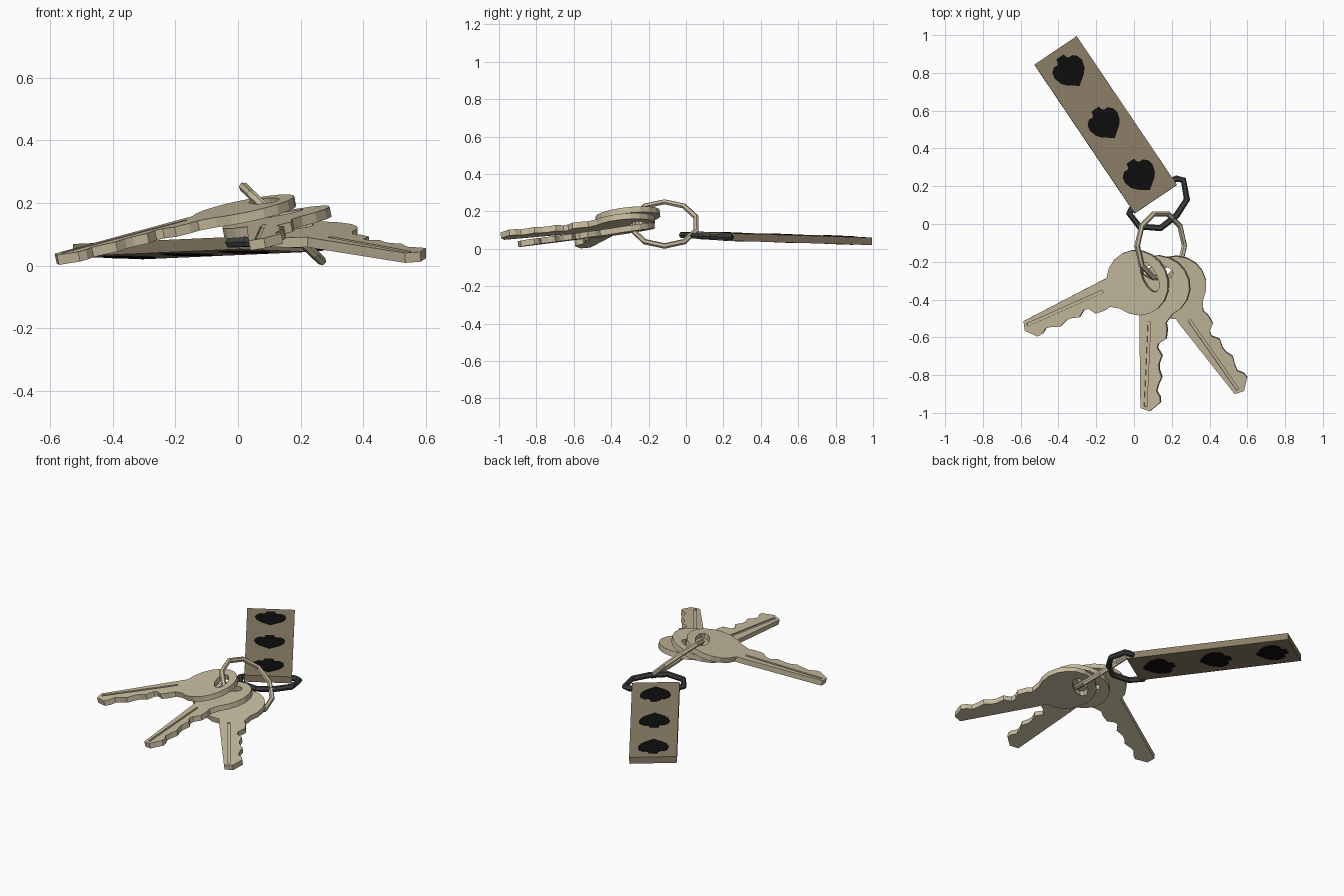
import bpy, bmesh
from math import sin, cos, radians, pi
from mathutils import Vector, Matrix

if "Cube" in bpy.data.objects:
    bpy.data.objects.remove(bpy.data.objects["Cube"])


def material(name, rgb):
    m = bpy.data.materials.new(name)
    m.diffuse_color = (*rgb, 1)
    m.use_nodes = True
    m.node_tree.nodes["Principled BSDF"].inputs["Base Color"].default_value = m.diffuse_color
    return m


BRASS = material("pale_brass", (0.57, 0.50, 0.345))
LEATHER = material("brown_leather", (0.255, 0.205, 0.135))
STEEL = material("dark_steel", (0.045, 0.05, 0.046))
BLACK = material("black_print", (0.004, 0.004, 0.004))


def frame(x, y, z, angle, sx, sy):
    """Placement on a plane with slopes sx, sy; local X heads along angle."""
    a = radians(angle)
    ax = Vector((cos(a), sin(a), sx * cos(a) + sy * sin(a))).normalized()
    n = Vector((-sx, -sy, 1)).normalized()
    ay = n.cross(ax)
    m = Matrix((ax, ay, n)).transposed().to_4x4()
    m.translation = (x, y, z)
    return m


def curve_mesh(name, loops, mat, matrix, extrude=0, bevel=0):
    """Mesh from closed outlines: an extruded plate or a round tube."""
    c = bpy.data.curves.new(name, 'CURVE')
    c.dimensions = '3D' if bevel else '2D'
    if bevel:
        c.fill_mode = 'FULL'
        c.bevel_depth = bevel
        c.bevel_resolution = 1
    else:
        c.fill_mode = 'BOTH'
        c.extrude = extrude
    for pts in loops:
        s = c.splines.new('POLY')
        s.points.add(len(pts) - 1)
        for p, q in zip(s.points, pts):
            p.co = (q[0], q[1], q[2] if len(q) > 2 else 0, 1)
        s.use_cyclic_u = True
    tmp = bpy.data.objects.new("tmp", c)
    bpy.context.collection.objects.link(tmp)
    dg = bpy.context.evaluated_depsgraph_get()
    me = bpy.data.meshes.new_from_object(tmp.evaluated_get(dg))
    bpy.data.objects.remove(tmp)
    bm = bmesh.new()
    bm.from_mesh(me)
    bmesh.ops.remove_doubles(bm, verts=bm.verts, dist=1e-5)
    bmesh.ops.recalc_face_normals(bm, faces=bm.faces)
    for f in bm.faces:
        f.smooth = False
        f.material_index = 0
    bm.to_mesh(me)
    bm.free()
    me.materials.clear()
    me.materials.append(mat)
    ob = bpy.data.objects.new(name, me)
    ob.matrix_world = matrix
    bpy.context.collection.objects.link(ob)
    return ob


def box(name, size, mat, matrix, centre=(0, 0, 0)):
    bm = bmesh.new()
    bmesh.ops.create_cube(bm, size=1, matrix=Matrix.Translation(centre) @ Matrix.Diagonal((*size, 1)))
    me = bpy.data.meshes.new(name)
    bm.to_mesh(me)
    bm.free()
    me.materials.append(mat)
    ob = bpy.data.objects.new(name, me)
    ob.matrix_world = matrix
    bpy.context.collection.objects.link(ob)
    return ob


# Key outline: round bow, plain back edge, toothed front edge
KEY_T = 0.032
bow = [(0.165 * cos(a), 0.175 * sin(a)) for a in (radians(30 + 300 * i / 16) for i in range(17))]
blade = [(0.17, -0.088), (0.65, -0.06), (0.665, -0.01), (0.615, 0.045), (0.585, 0.042),
         (0.555, 0.022), (0.52, 0.03), (0.48, 0.046), (0.44, 0.03), (0.41, 0.028),
         (0.365, 0.042), (0.325, 0.015), (0.30, 0.022), (0.275, 0.06), (0.225, 0.064), (0.19, 0.056)]
hole = [(-0.075 + 0.04 * cos(2 * pi * i / 12), 0.085 * sin(2 * pi * i / 12)) for i in range(12)]


def key(name, matrix):
    ob = curve_mesh(name, [bow + blade, hole], BRASS, matrix, extrude=KEY_T / 2)
    # Long milled groove on the upper face
    cutter = box("groove_cutter", (0.45, 0.015, 0.016), BRASS, matrix, (0.415, -0.033, KEY_T / 2))
    cutter.hide_render = True
    mod = ob.modifiers.new("groove", 'BOOLEAN')
    mod.operation = 'DIFFERENCE'
    mod.solver = 'EXACT'
    mod.object = cutter
    bpy.context.view_layer.update()
    dg = bpy.context.evaluated_depsgraph_get()
    me = bpy.data.meshes.new_from_object(ob.evaluated_get(dg))
    ob.modifiers.clear()
    ob.data = me
    bpy.data.objects.remove(cutter)


key("key_left", frame(0.02, -0.31, 0.173, 204, 0.21, 0.12))
key("key_middle", frame(0.125, -0.33, 0.139, 267.4, 0.20, 0.09))
key("key_right", frame(0.212, -0.335, 0.099, -55, 0.03, 0.15))

# Ten-sided key ring, tilted through the key holes
ring = []
for i in range(10):
    t = 2 * pi * i / 10
    ring.append((0.142 - 0.125 * cos(t), -0.115 + 0.177 * sin(t), 0.133 + 0.118 * cos(t)))
curve_mesh("key_ring", [ring], BRASS, Matrix(), bevel=0.015)

# Fob tag
FX, FY, FZ, SX, SY = -0.15, 0.525, 0.056, -0.0134, -0.039
tag = frame(FX, FY, FZ, 124, SX, SY)
box("fob_tag", (0.95, 0.27, 0.04), LEATHER, tag)

# Dark loop running through the end of the tag
loop = [(-0.025, 0.055), (0.028, -0.013), (0.14, -0.022), (0.225, 0.045), (0.28, 0.13),
        (0.262, 0.232), (0.225, 0.24), (0.19, 0.225), (0.03, 0.11), (-0.015, 0.075)]
loop = [(x, y, FZ + SX * (x - FX) + SY * (y - FY)) for x, y in loop]
curve_mesh("fob_loop", [loop], STEEL, Matrix(), bevel=0.017)

# Spade-shaped prints on both faces of the tag, tips toward the loop
half = [(-0.055, 0.055), (-0.03, 0.076), (0.01, 0.088), (0.042, 0.081), (0.062, 0.058),
        (0.06, 0.038), (0.07, 0.028), (0.09, 0.024)]
spade = [(-0.095, 0.0)] + half + [(x, -y) for x, y in reversed(half)]
for i in (-1, 0, 1):
    for side, label in ((1, "top"), (-1, "bottom")):
        place = tag @ Matrix.Translation((0.01 + 0.333 * i, 0, side * 0.0205))
        curve_mesh(f"spade_print_{label}_{i + 2}", [spade], BLACK, place, extrude=0.002)
